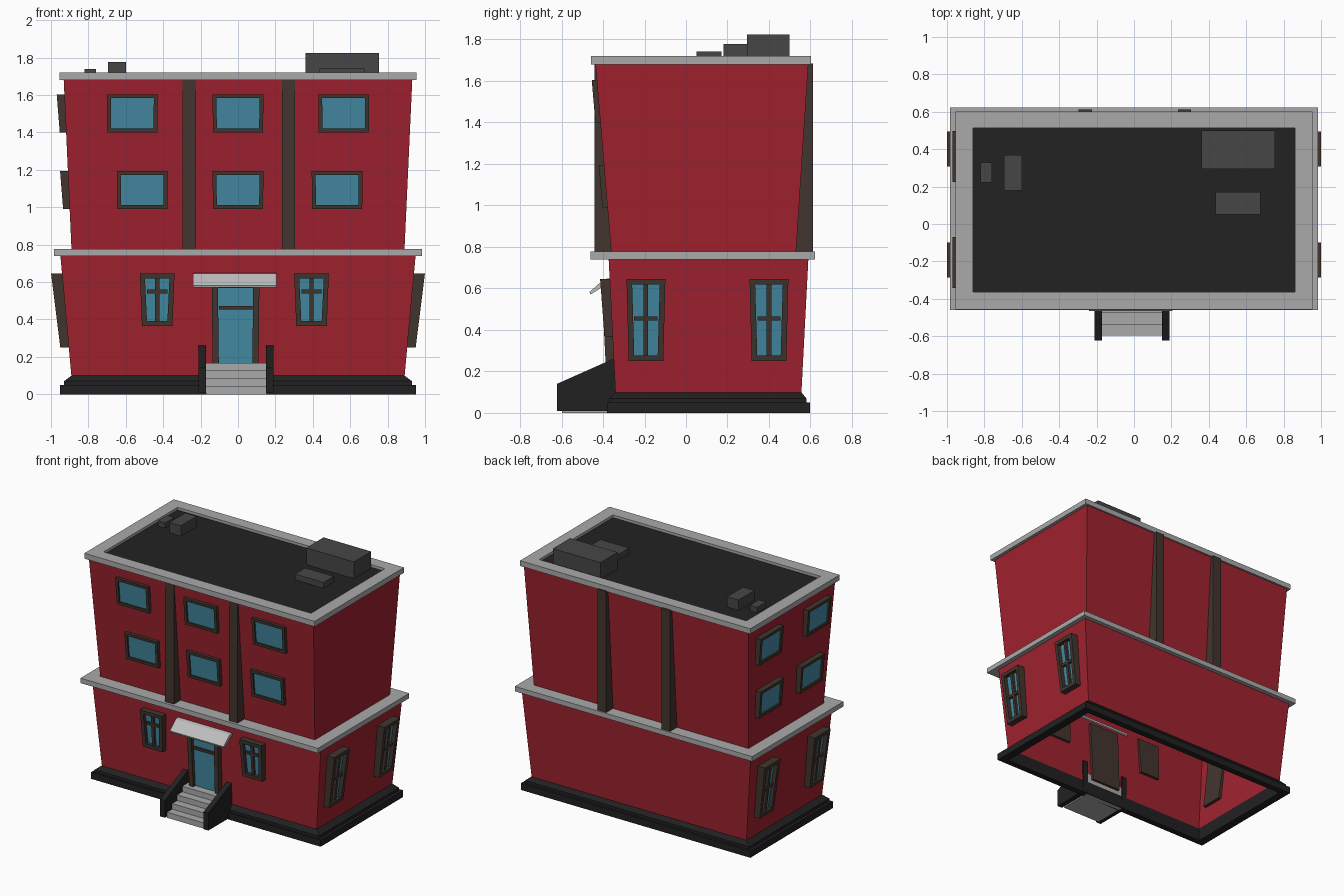
import bpy, bmesh
from mathutils import Vector

if "Cube" in bpy.data.objects:
    bpy.data.objects.remove(bpy.data.objects["Cube"])


def srgb(r, g, b):
    f = lambda c: c / 12.92 if c <= 0.04045 else ((c + 0.055) / 1.055) ** 2.4
    return (f(r / 255), f(g / 255), f(b / 255), 1)


def mat(name, *rgb):
    m = bpy.data.materials.new(name)
    m.diffuse_color = srgb(*rgb)
    m.use_nodes = True
    m.node_tree.nodes["Principled BSDF"].inputs["Base Color"].default_value = m.diffuse_color
    return m


RED = mat("brick red", 160, 34, 47)
GREY = mat("ledge grey", 170, 170, 170)
PALE = mat("awning pale grey", 190, 190, 190)
BLACK = mat("base black", 33, 33, 33)
ROOF = mat("roof dark", 34, 34, 34)
UNIT = mat("roof unit grey", 70, 70, 70)
BROWN = mat("frame brown", 66, 53, 46)
GLASS = mat("glass blue", 68, 138, 163)


def make(name, bm, *mats, fix=True):
    if fix:
        bmesh.ops.recalc_face_normals(bm, faces=bm.faces)
    me = bpy.data.meshes.new(name)
    bm.to_mesh(me)
    bm.free()
    ob = bpy.data.objects.new(name, me)
    for m in mats:
        me.materials.append(m)
    bpy.context.collection.objects.link(ob)
    return ob


def rect(x, y0, y1, z):
    return [(-x, y0, z), (x, y0, z), (x, y1, z), (-x, y1, z)]


def loft(name, rings, m, closed=False, fix=True):
    """Join rectangle rings into walls; closed links the last ring to the first."""
    bm = bmesh.new()
    vs = [[bm.verts.new(p) for p in r] for r in rings]
    for a, b in zip(vs, vs[1:] + vs[:1] if closed else vs[1:]):
        for i in range(4):
            j = (i + 1) % 4
            bm.faces.new((a[i], a[j], b[j], b[i]))
    return make(name, bm, m, fix=fix)


def prism(name, profile, x0, x1, m):
    """Extrude a (y, z) profile along x."""
    bm = bmesh.new()
    a = [bm.verts.new((x0, y, z)) for y, z in profile]
    b = [bm.verts.new((x1, y, z)) for y, z in profile]
    bm.faces.new(a)
    bm.faces.new(b[::-1])
    for i in range(len(a)):
        j = (i + 1) % len(a)
        bm.faces.new((a[i], b[i], b[j], a[j]))
    return make(name, bm, m)


def box(name, x0, x1, y0, y1, z0, z1, m):
    return prism(name, [(y0, z0), (y1, z0), (y1, z1), (y0, z1)], x0, x1, m)


def window(name, base, side, tilt, wt, wb, h, depth, border, recess, bars=(), mullion=0):
    """Framed pane; base is the bottom centre of its front, side the outward direction."""
    n = Vector(side)
    u = Vector((0, 0, 1)).cross(n)
    o = Vector(base)
    up = Vector((0, 0, 1)) + n * tilt

    def P(s, v, d):
        return o + u * s + up * v - n * d
    bm = bmesh.new()

    def loop(b, d):
        return [bm.verts.new(P(s, v, d)) for s, v in (
            (-wb / 2 + b, b), (wb / 2 - b, b), (wt / 2 - b, h - b), (-wt / 2 + b, h - b))]
    loops = [loop(0, depth), loop(0, 0), loop(border, 0), loop(border, recess)]
    for a, c in zip(loops, loops[1:]):
        for i in range(4):
            j = (i + 1) % 4
            bm.faces.new((a[i], a[j], c[j], c[i]))
    bm.faces.new(loops[3]).material_index = 1
    bm.faces.new(loops[0][::-1])
    bmesh.ops.recalc_face_normals(bm, faces=bm.faces)
    # glazing bars
    strips = [(-wb / 2 + border, wb / 2 - border, v - .01, v + .01) for v in bars]
    if mullion:
        strips.append((-mullion / 2, mullion / 2, border, h - border))
    for s0, s1, v0, v1 in strips:
        q = [(s0, v0), (s1, v0), (s1, v1), (s0, v1)]
        f = [bm.verts.new(P(s, v, recess * .4)) for s, v in q]
        g = [bm.verts.new(P(s, v, recess)) for s, v in q]
        bm.faces.new(f)
        for i in range(4):
            j = (i + 1) % 4
            bm.faces.new((g[i], g[j], f[j], f[i]))
    make(name, bm, BROWN, GLASS, fix=False)


# stepped base, hollow underneath
loft("base", [rect(.89, -.335, .55, 0), rect(.952, -.38, .597, 0), rect(.952, -.38, .597, .05),
              rect(.93, -.37, .58, .05), rect(.93, -.37, .58, .07), rect(.89, -.34, .556, .1)],
     BLACK, closed=True)

# flared walls of both storeys
loft("lower_walls", [rect(.89, -.34, .556, .09), rect(.95, -.373, .59, .745)], RED, fix=False)
loft("upper_walls", [rect(.89, -.36, .53, .77), rect(.932, -.437, .59, 1.685)], RED, fix=False)

# ledge, parapet ring and roof
box("middle_ledge", -.985, .985, -.46, .622, .74, .777, GREY)
loft("parapet", [rect(.86, -.363, .512, 1.68), rect(.955, -.457, .602, 1.68),
                 rect(.955, -.457, .602, 1.72), rect(.86, -.363, .512, 1.72)], GREY, closed=True)
box("roof_deck", -.865, .865, -.368, .517, 1.685, 1.7, ROOF)
for i, (x0, x1, y0, y1, z) in enumerate([(.36, .755, .295, .5, 1.825), (.437, .675, .05, .172, 1.743),
                                         (-.695, -.6, .18, .37, 1.777), (-.82, -.76, .222, .33, 1.74)]):
    box(f"roof_unit_{i}", x0, x1, y0, y1, 1.69, z, UNIT)

# vertical pilasters front and back
for i, x in enumerate((-.26, .27)):
    box(f"front_pilaster_{i}", x - .036, x + .036, -.44, -.35, .775, 1.682, BROWN)
    box(f"back_pilaster_{i}", x - .036, x + .036, .52, .612, .775, 1.685, BROWN)

FRONT, LEFT, RIGHT = (0, -1, 0), (-1, 0, 0), (1, 0, 0)
# upper windows: front and left side only
for row, z, y, x, fx, ly in (("top", 1.4, -.437, -.953, (-.565, 0, .565), (.36, -.205)),
                             ("middle", .99, -.403, -.935, (-.512, 0, .53), (.335, -.15))):
    for i, c in enumerate(fx):
        window(f"{row}_front_window_{i}", (c, y, z), FRONT, .085, .272, .268, .204, .05, .021, .012)
    for i, c in enumerate(ly):
        window(f"{row}_left_window_{i}", (x, c, z), LEFT, .08, .272, .268, .204, .06, .021, .012)

# ground floor windows
for i, c in enumerate((-.432, .393)):
    window(f"ground_front_window_{i}", (c, -.393, .365), FRONT, .075, .185, .163, .28,
           .06, .027, .025, (.185,), .022)
for i, c in enumerate((-.193, .4)):
    window(f"ground_right_window_{i}", (.95, c, .25), RIGHT, .125, .187, .167, .395,
           .07, .027, .03, (.205,), .022)
    window(f"ground_left_window_{i}", (-.95, c, .25), LEFT, .125, .187, .167, .395,
           .07, .027, .03, (.205,), .022)

# door with transom
window("door", (-.013, -.382, .13), FRONT, .05, .255, .245, .47, .06, .033, .025, (.333,))

# sloped awning
prism("awning", [(-.46, .57), (-.36, .635), (-.36, .65), (-.395, .645), (-.465, .583)],
      -.24, .207, PALE)

# front steps and side walls
steps = [(-.34, 0)]
for i in range(4):
    y = -.597 + i * .06
    steps += [(y, i * .042), (y, (i + 1) * .042)]
steps.append((-.34, .168))
prism("front_steps", steps, -.17, .152, GREY)
for i, x in enumerate((-.21, .15)):
    prism(f"step_side_{i}", [(-.622, .01), (-.622, .14), (-.345, .263), (-.335, .263), (-.335, .01)],
          x, x + .04, BLACK)
